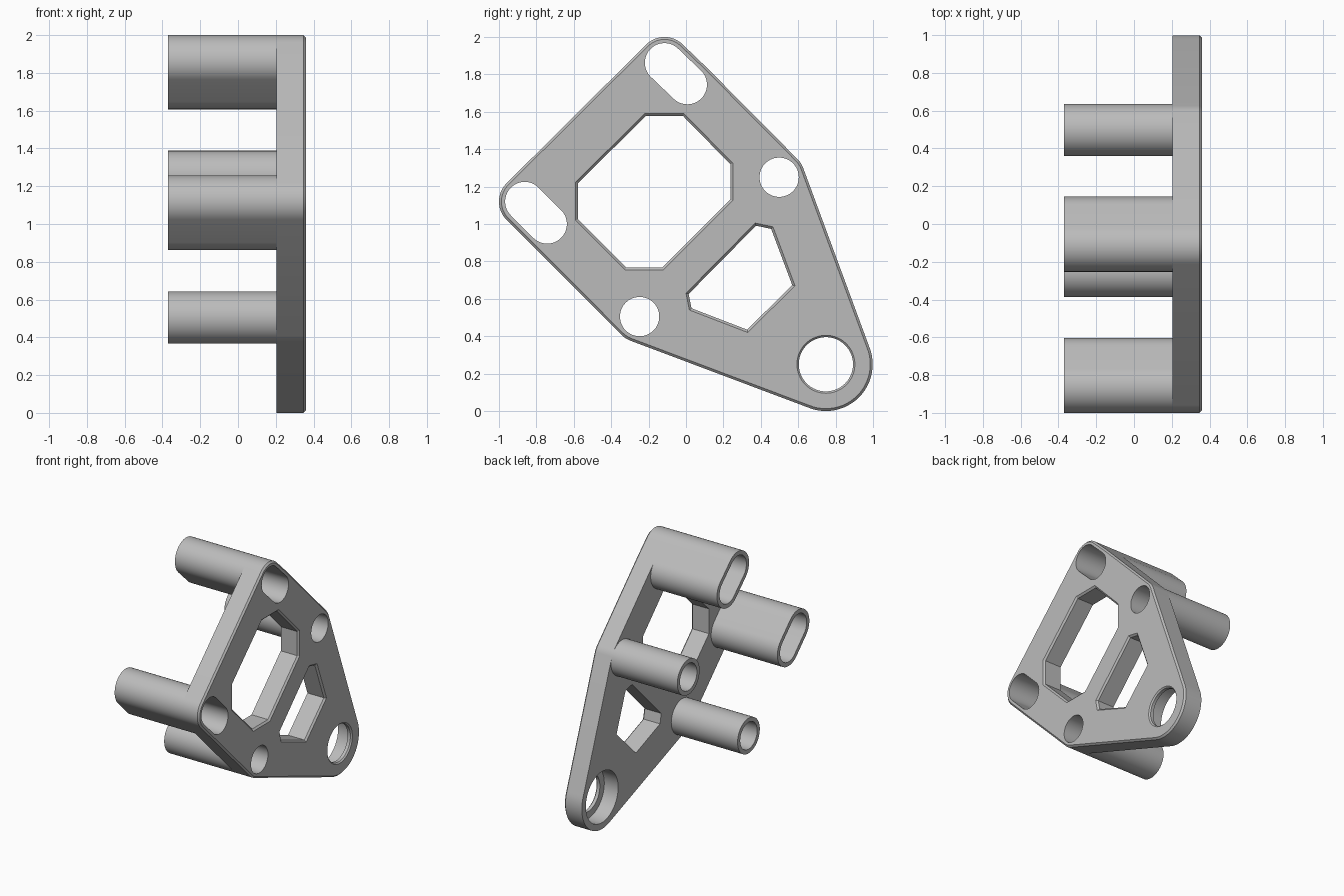
import bpy, bmesh
from math import cos, sin, radians, tau
from mathutils import Vector
from mathutils.geometry import convex_hull_2d

old = bpy.data.objects.get("Cube")
if old:
    bpy.data.objects.remove(old, do_unlink=True)

grey = bpy.data.materials.new("light grey plastic")
grey.use_nodes = True
colour = (0.5, 0.5, 0.5, 1)
grey.diffuse_color = colour
grey.node_tree.nodes["Principled BSDF"].inputs["Base Color"].default_value = colour

SIDES = 64
FRONT, BACK, TUBE_END = 0.36, 0.205, -0.37   # positions along x
EDGE = 0.013                                 # chamfer width


def wrap(circles, grow=0.0):
    """Belt around circles (y, z, radius); grow shifts it in or out."""
    def ring(g):
        return [Vector((y + (r + g) * cos(tau * i / SIDES),
                        z + (r + g) * sin(tau * i / SIDES)))
                for y, z, r in circles for i in range(SIDES)]
    order = convex_hull_2d(ring(0.0))
    pts = ring(grow)
    return [pts[i] for i in order]


def shrink(points, d):
    """Move every side of a counter-clockwise polygon inward by d."""
    pts = [Vector(p) for p in points]
    out = []
    for i, p in enumerate(pts):
        a = (p - pts[i - 1]).normalized()
        b = (pts[(i + 1) % len(pts)] - p).normalized()
        na, nb = Vector((-a.y, a.x)), Vector((-b.y, b.x))
        out.append(p + (na + nb) * d / (1 + na.dot(nb)))
    return out


def wall(bm, steps):
    """Skin through a row of (outline, x); returns the first and last loops."""
    loops = [[bm.verts.new((x, p.x, p.y)) for p in pts] for pts, x in steps]
    for a, b in zip(loops, loops[1:]):
        for i in range(len(a)):
            bm.faces.new((a[i - 1], a[i], b[i], b[i - 1]))
    return loops[0], loops[-1]


def cap(bm, loops):
    """Flat face with holes between the loops."""
    edges = [bm.edges.get((lp[i - 1], lp[i])) for lp in loops for i in range(len(lp))]
    bmesh.ops.triangle_fill(bm, edges=edges, use_beauty=True)


def finish(bm, name):
    bmesh.ops.recalc_face_normals(bm, faces=bm.faces)
    mesh = bpy.data.meshes.new(name)
    bm.to_mesh(mesh)
    bm.free()
    mesh.materials.append(grey)
    obj = bpy.data.objects.new(name, mesh)
    bpy.context.collection.objects.link(obj)
    bpy.ops.object.select_all(action='DESELECT')
    obj.select_set(True)
    bpy.context.view_layer.objects.active = obj
    bpy.ops.object.shade_smooth_by_angle(angle=radians(30))


# Tube layouts: outer circles as (y, z, radius)
R = 0.138
tubes = {
    "top_slot_tube": [(-0.115, 1.862, R), (0.007, 1.745, R)],
    "front_slot_tube": [(-0.862, 1.12, R), (-0.742, 1.0, R)],
    "rear_round_tube": [(0.498, 1.25, R)],
    "lower_round_tube": [(-0.248, 0.505, R)],
}
WALL = 0.033
pivot = (0.748, 0.25)

# Plate with chamfered outer edge
bm = bmesh.new()
body = [c for t in tubes.values() for c in t] + [(*pivot, 0.25)]
sides = [wall(bm, [(wrap(body, -EDGE), FRONT), (wrap(body), FRONT - EDGE),
                   (wrap(body), BACK)])]

# Bores that continue into the tubes
for circles in tubes.values():
    bore = wrap(circles, -WALL)
    sides.append(wall(bm, [(bore, FRONT), (bore, BACK)]))

# Stepped bearing seat in the pivot
seat = [(0.155, FRONT), (0.145, FRONT - 0.01), (0.145, 0.325), (0.2, 0.325), (0.2, BACK)]
sides.append(wall(bm, [(wrap([(*pivot, r)]), x) for r, x in seat]))

# Angular windows, listed counter-clockwise
windows = [
    [(-0.22, 1.59), (-0.59, 1.225), (-0.59, 1.02), (-0.325, 0.755),
     (-0.12, 0.755), (0.25, 1.125), (0.25, 1.325), (-0.01, 1.59)],
    [(0.37, 1.005), (0.0, 0.63), (0.018, 0.54), (0.33, 0.42),
     (0.583, 0.67), (0.465, 0.985)],
]
for outline in windows:
    inner = shrink(outline, EDGE)
    sides.append(wall(bm, [(shrink(outline, 0), FRONT), (inner, FRONT - EDGE),
                           (inner, BACK)]))

cap(bm, [s[0] for s in sides])
cap(bm, [s[1] for s in sides])
finish(bm, "bracket_plate")

# Hollow tubes standing on the plate
for name, circles in tubes.items():
    bm = bmesh.new()
    outer, bore = wrap(circles), wrap(circles, -WALL)
    wall(bm, [(outer, BACK), (outer, TUBE_END), (bore, TUBE_END), (bore, BACK)])
    finish(bm, name)
